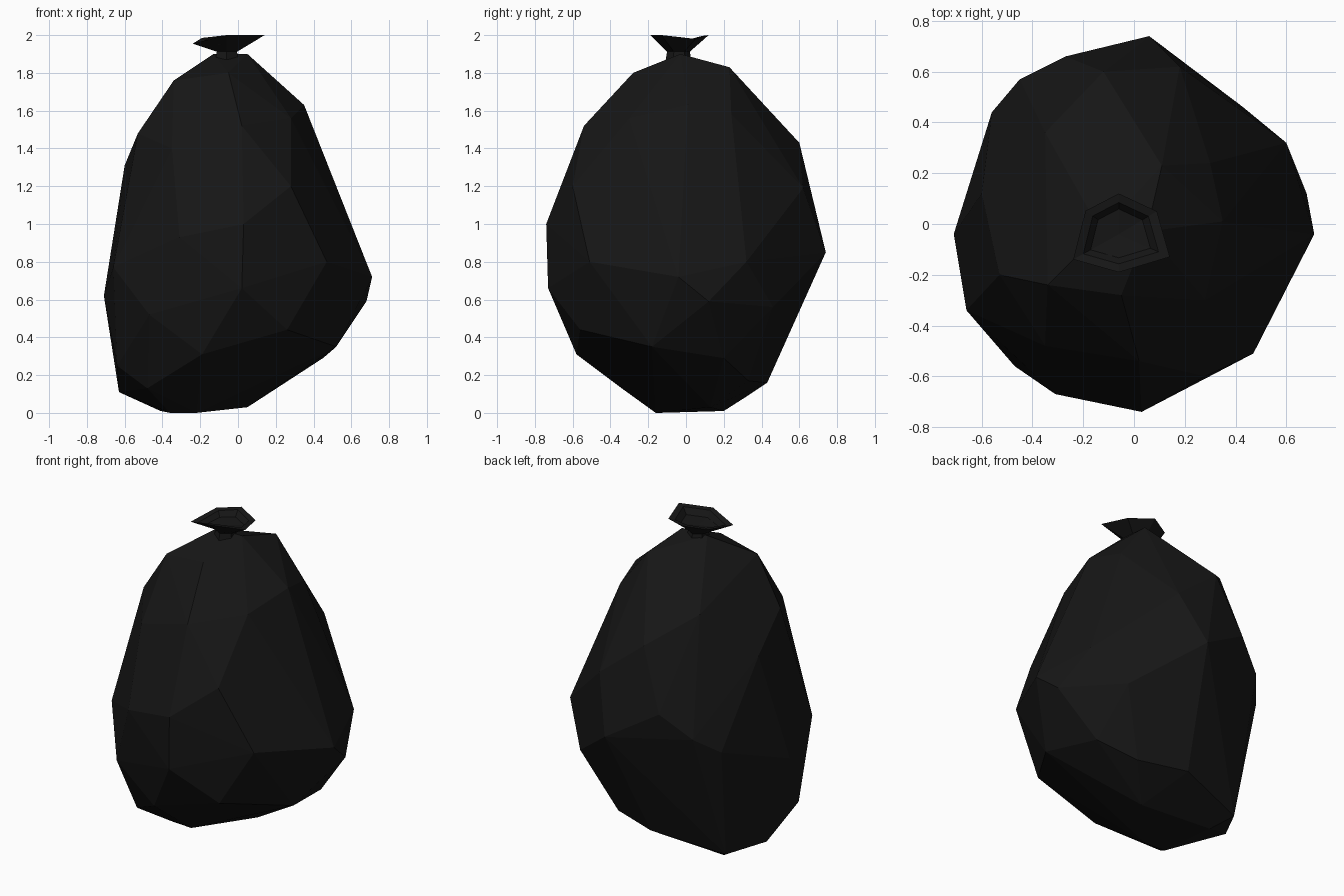
import bpy, bmesh
from math import cos, sin, radians

if "Cube" in bpy.data.objects:
    bpy.data.objects.remove(bpy.data.objects["Cube"])

black = bpy.data.materials.new("black_plastic")
black.diffuse_color = (0.008, 0.008, 0.008, 1)
black.use_nodes = True
black.node_tree.nodes["Principled BSDF"].inputs["Base Color"].default_value = black.diffuse_color


def make_object(name, bm):
    bmesh.ops.recalc_face_normals(bm, faces=bm.faces[:])
    mesh = bpy.data.meshes.new(name)
    bm.to_mesh(mesh)
    bm.free()
    mesh.materials.append(black)
    obj = bpy.data.objects.new(name, mesh)
    bpy.context.collection.objects.link(obj)
    return obj


# Bag body: taut faceted skin stretched over its bulges, from base to shoulders
bulges = [
    (-.36, -.15, 0), (-.22, -.16, 0), (-.41, .2, .01), (.05, .13, .03),
    (-.5, .31, .08), (-.63, .08, .11), (-.48, -.34, .13), (-.05, .43, .16),
    (.25, .33, .17), (-.64, -.23, .25),
    (-.19, -.58, .31), (.26, -.56, .44), (.45, .2, .29), (.52, -.18, .35),
    (-.47, -.56, .52), (.43, .46, .56), (-.71, -.04, .62), (.68, .12, .59),
    (.02, -.73, .66), (.71, -.04, .72), (-.66, -.34, .77), (.47, -.51, .8),
    (.6, .32, .8), (-.56, .44, .8), (.06, .74, .85), (-.45, .57, .9),
    (-.31, -.67, .93), (.03, -.74, 1), (-.27, .66, 1.05),
    (.28, -.6, 1.2), (.18, .62, 1.19), (-.6, .12, 1.31), (-.35, -.48, 1.4),
    (-.12, .6, 1.43), (-.53, -.2, 1.48), (.02, -.54, 1.52), (.28, -.3, 1.56),
    (.35, .01, 1.63), (.3, .24, 1.58), (-.35, .36, 1.6), (-.34, -.24, 1.76),
    (-.05, -.28, 1.8), (.11, .23, 1.83), (-.13, -.03, 1.9), (.05, -.03, 1.9),
]
bm = bmesh.new()
for p in bulges:
    bm.verts.new(p)
hull = bmesh.ops.convex_hull(bm, input=bm.verts[:])
spare = {v for v in hull["geom_interior"] if isinstance(v, bmesh.types.BMVert)}
bmesh.ops.delete(bm, geom=list(spare), context='VERTS')
make_object("bag_body", bm)

# Tied top: pinched neck flaring into an uneven six-sided ruffle, hollow inside
CX, CY, NECK_Z = -.06, -.04, 1.912
flare_radius = [.175, .16, .16, .205, .15, .22]   # from right-back, anticlockwise
flare_angle = [31, 90, 145, 209, 270, 336]
flare_z = [1.98, 2.0, 1.985, 1.955, 2.0, 2.0]


def ring(bm, radii, heights):
    return [bm.verts.new((CX + r * cos(radians(a)), CY + r * sin(radians(a)), z))
            for r, a, z in zip(radii, flare_angle, heights)]


def flare_ring(bm, width, lift):
    return ring(bm, [r * width for r in flare_radius],
                [NECK_Z + (z - NECK_Z) * lift for z in flare_z])


bm = bmesh.new()
rings = [
    ring(bm, [.068] * 6, [1.87] * 6),
    ring(bm, [.06] * 6, [NECK_Z] * 6),
    flare_ring(bm, 1, 1),
    flare_ring(bm, .78, .95),
    flare_ring(bm, .62, .52),
]
for low, high in zip(rings, rings[1:]):
    for i in range(6):
        j = (i + 1) % 6
        bm.faces.new((low[i], low[j], high[j], high[i]))
bm.faces.new(rings[0])
centre = bm.verts.new((CX, CY, 1.945))
for i in range(6):
    bm.faces.new((rings[-1][i], rings[-1][(i + 1) % 6], centre))
make_object("tied_top", bm)
